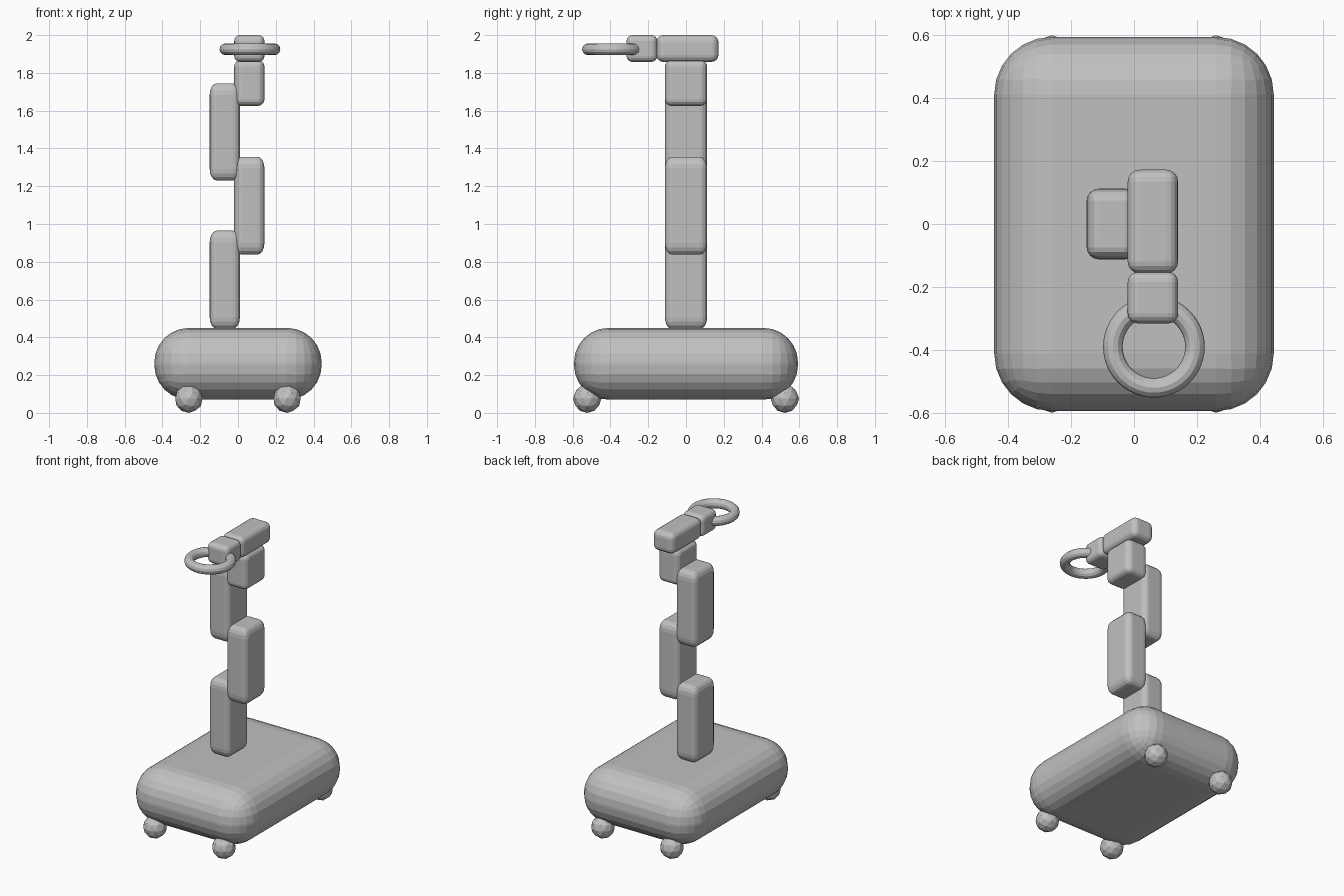
import bpy

if "Cube" in bpy.data.objects:
    bpy.data.objects.remove(bpy.data.objects["Cube"])

grey = bpy.data.materials.new("plain grey")
grey.diffuse_color = (0.53, 0.53, 0.53, 1)
grey.use_nodes = True
grey.node_tree.nodes["Principled BSDF"].inputs["Base Color"].default_value = grey.diffuse_color


def finish(name):
    ob = bpy.context.object
    ob.name = name
    ob.data.materials.append(grey)
    return ob


def rounded_box(name, x, y, z, radius, segments, stretch=1.0):
    """Rounded box from (min, max) ranges; stretch lengthens the rounding in z."""
    mid = [(a + b) / 2 for a, b in (x, y, z)]
    size = [b - a for a, b in (x, y, z)]
    bpy.ops.mesh.primitive_cube_add(size=1, location=mid)
    ob = finish(name)
    for v in ob.data.vertices:
        v.co.x *= size[0]
        v.co.y *= size[1]
        v.co.z *= size[2] / stretch
    ob.scale.z = stretch
    bev = ob.modifiers.new("rounding", "BEVEL")
    bev.width = radius
    bev.segments = segments
    return ob


# Base body
rounded_box("base", (-0.443, 0.443), (-0.593, 0.593), (0.07, 0.45), 0.183, 6)

# Four ball wheels
for sx in (-1, 1):
    for sy in (-1, 1):
        bpy.ops.mesh.primitive_ico_sphere_add(subdivisions=2, radius=0.075,
                                              location=(sx * 0.26, sy * 0.523, 0.075))
        finish("wheel")

# Staggered arm segments
left, right = (-0.15, 0.01), (-0.02, 0.14)
for i, (x, z, stretch) in enumerate([(left, (0.445, 0.965), 1.6),
                                     (right, (0.838, 1.356), 1.6),
                                     (left, (1.23, 1.745), 1.6),
                                     (right, (1.625, 1.868), 0.9)]):
    rounded_box(f"arm_segment_{i + 1}", x, (-0.112, 0.112), z, 0.038, 4, stretch)

# Head and wrist
rounded_box("head", right, (-0.157, 0.172), (1.858, 2.0), 0.038, 4)
rounded_box("wrist", right, (-0.315, -0.152), (1.858, 2.0), 0.032, 4)

# Gripping ring
bpy.ops.mesh.primitive_torus_add(major_radius=0.13, minor_radius=0.031, major_segments=48,
                                 minor_segments=12, location=(0.063, -0.389, 1.925))
finish("ring")
